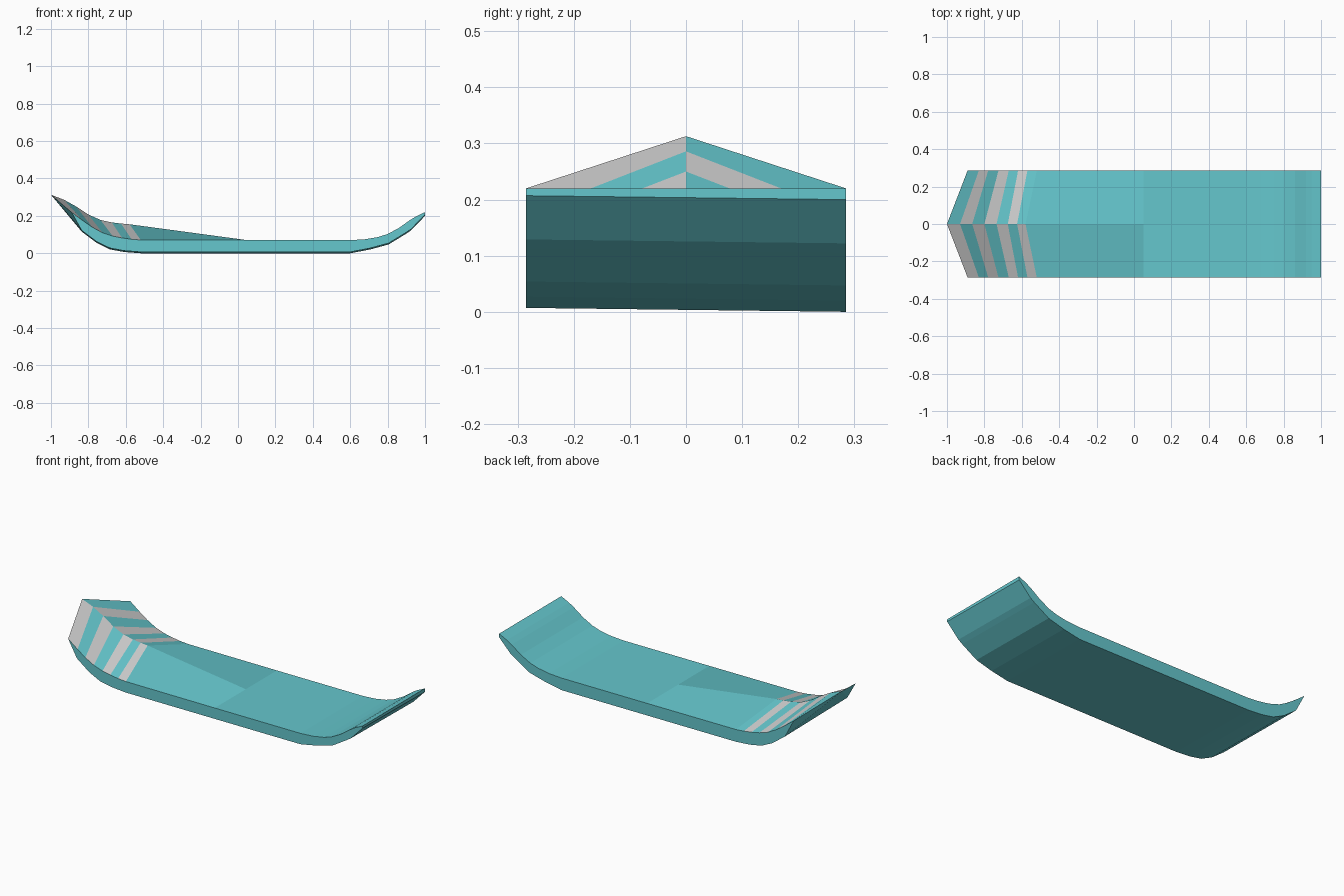
import bpy, bmesh

if "Cube" in bpy.data.objects:
    bpy.data.objects.remove(bpy.data.objects["Cube"])

W = 0.285  # half width


def material(name, color):
    m = bpy.data.materials.new(name)
    m.diffuse_color = (*color, 1)
    m.use_nodes = True
    m.node_tree.nodes["Principled BSDF"].inputs["Base Color"].default_value = m.diffuse_color
    return m


TEAL, SILVER = 0, 1
mats = [material("teal", (0.13, 0.57, 0.61)), material("silver", (0.62, 0.62, 0.62))]

# deck side edge (x, z), from nose corner to square tail
deck_edge = [(-.89, .22), (-.83, .175), (-.78, .14), (-.725, .11), (-.67, .092),
             (-.62, .082), (-.57, .075), (-.52, .071), (.05, .07), (.6, .07),
             (.68, .075), (.75, .087), (.80, .103), (.86, .135), (.92, .178),
             (.95, .196), (1, .22)]
# raised centre ridge of the nose, dying out into the flat deck
ridge = [(-1, .313), (-.93, .286), (-.865, .25), (-.80, .207), (-.735, .178),
         (-.675, .165), (-.625, .159), (-.58, .155), (.05, .07)]
# underside (x, z), from behind the nose lip to the tail lip
belly = [(-.835, .115), (-.755, .055), (-.685, .021), (-.61, .007), (-.52, 0),
         (.6, 0), (.705, .02), (.805, .047), (.9, .105), (.925, .122), (1, .2)]

bm = bmesh.new()


def side_row(points, y, lift=0):
    return [bm.verts.new((x, y, z + lift)) for x, z in points]


mid = side_row(ridge, 0)
near_top, far_top = side_row(deck_edge, -W), side_row(deck_edge, W)
near_low, far_low = side_row(belly, -W, 0.007), side_row(belly, W)
last = len(ridge) - 1

# nose deck: two sloping halves, chevron bands alternate and are offset
for side, top in enumerate((near_top, far_top)):
    for i in range(last):
        quad = [mid[i], top[i], top[i + 1], mid[i + 1]]
        f = bm.faces.new(quad if side == 0 else quad[::-1])
        f.material_index = SILVER if i < 7 and i % 2 == side else TEAL

# flat deck and upturned tail
for i in range(last, len(deck_edge) - 1):
    verts = [near_top[i], near_top[i + 1], far_top[i + 1], far_top[i]]
    if i == last:
        verts.append(mid[last])
    bm.faces.new(verts)

# underside, tail lip and nose lip
for i in range(len(belly) - 1):
    bm.faces.new([near_low[i], far_low[i], far_low[i + 1], near_low[i + 1]])
bm.faces.new([near_low[-1], far_low[-1], far_top[-1], near_top[-1]])
bm.faces.new([near_top[0], mid[0], near_low[0]])
bm.faces.new([mid[0], far_low[0], near_low[0]])
bm.faces.new([mid[0], far_top[0], far_low[0]])

# side walls
bm.faces.new(near_low + near_top[::-1])
bm.faces.new(far_top + far_low[::-1])

bmesh.ops.triangulate(bm, faces=[f for f in bm.faces if len(f.verts) > 4])
bmesh.ops.recalc_face_normals(bm, faces=bm.faces)

mesh = bpy.data.meshes.new("board")
bm.to_mesh(mesh)
bm.free()
for m in mats:
    mesh.materials.append(m)
bpy.context.collection.objects.link(bpy.data.objects.new("board", mesh))
